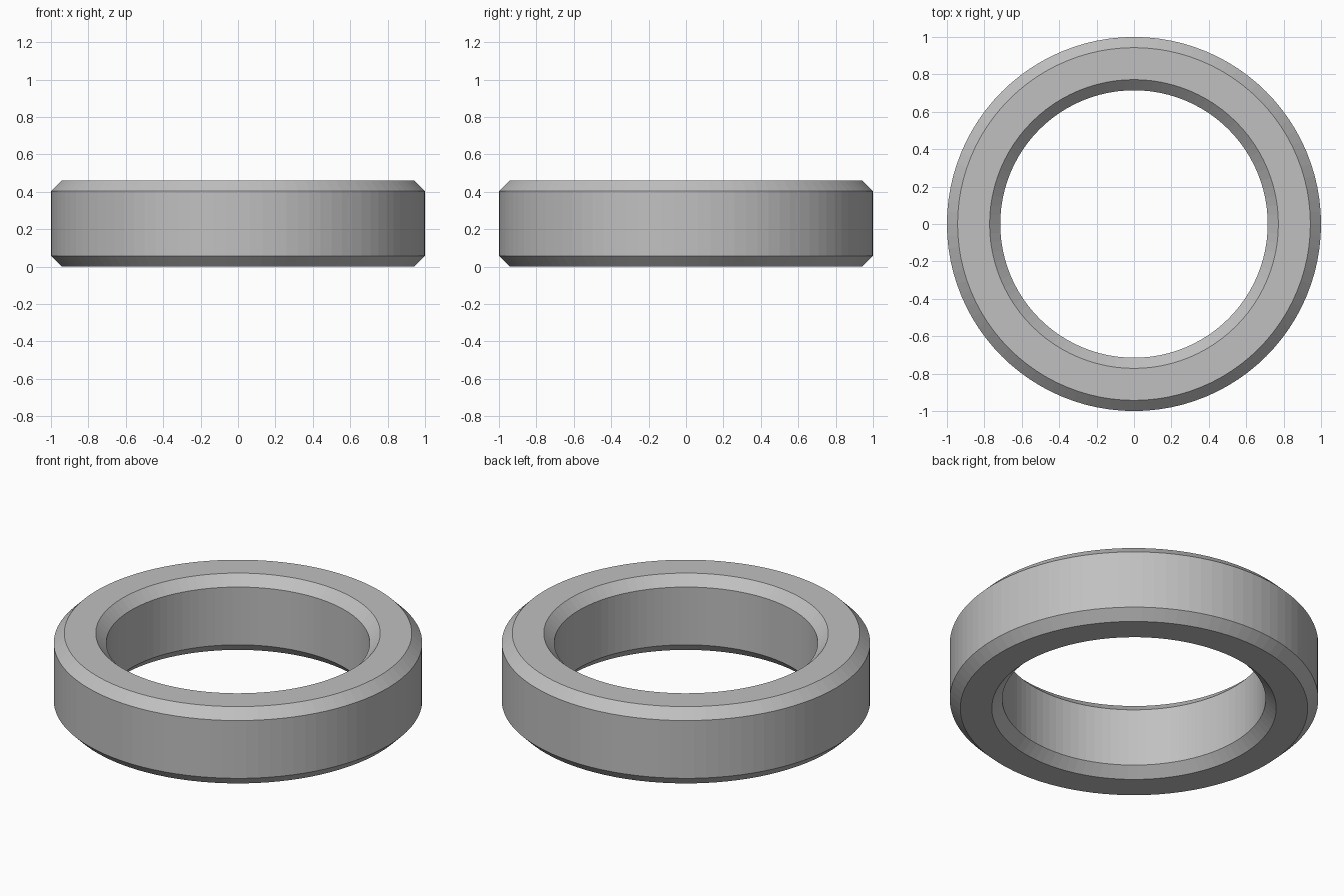
import bpy, bmesh, math
from mathutils import Matrix

cube = bpy.data.objects.get("Cube")
if cube:
    bpy.data.objects.remove(cube, do_unlink=True)

OUTER, INNER, HEIGHT, CHAMFER, SIDES = 1.0, 0.715, 0.46, 0.057, 96

# Plain grey metal
grey = bpy.data.materials.new("grey_metal")
grey.use_nodes = True
colour = (0.53, 0.53, 0.53, 1)
grey.diffuse_color = colour
grey.node_tree.nodes["Principled BSDF"].inputs["Base Color"].default_value = colour

# Chamfered rectangular section, swept around the vertical axis
c = CHAMFER
section = [
    (INNER + c, 0), (OUTER - c, 0),
    (OUTER, c), (OUTER, HEIGHT - c),
    (OUTER - c, HEIGHT), (INNER + c, HEIGHT),
    (INNER, HEIGHT - c), (INNER, c),
]
bm = bmesh.new()
rings = []
for i in range(SIDES):
    turn = Matrix.Rotation(math.tau * i / SIDES, 3, 'Z')
    rings.append([bm.verts.new(turn @ Matrix.Translation((r, 0, z)).translation) for r, z in section])
n = len(section)
for i, ring in enumerate(rings):
    following = rings[(i + 1) % SIDES]
    for j in range(n):
        k = (j + 1) % n
        bm.faces.new((ring[j], following[j], following[k], ring[k]))
bmesh.ops.recalc_face_normals(bm, faces=bm.faces)

mesh = bpy.data.meshes.new("chamfered_ring")
bm.to_mesh(mesh)
bm.free()
mesh.materials.append(grey)
ring_object = bpy.data.objects.new("chamfered_ring", mesh)
bpy.context.collection.objects.link(ring_object)
